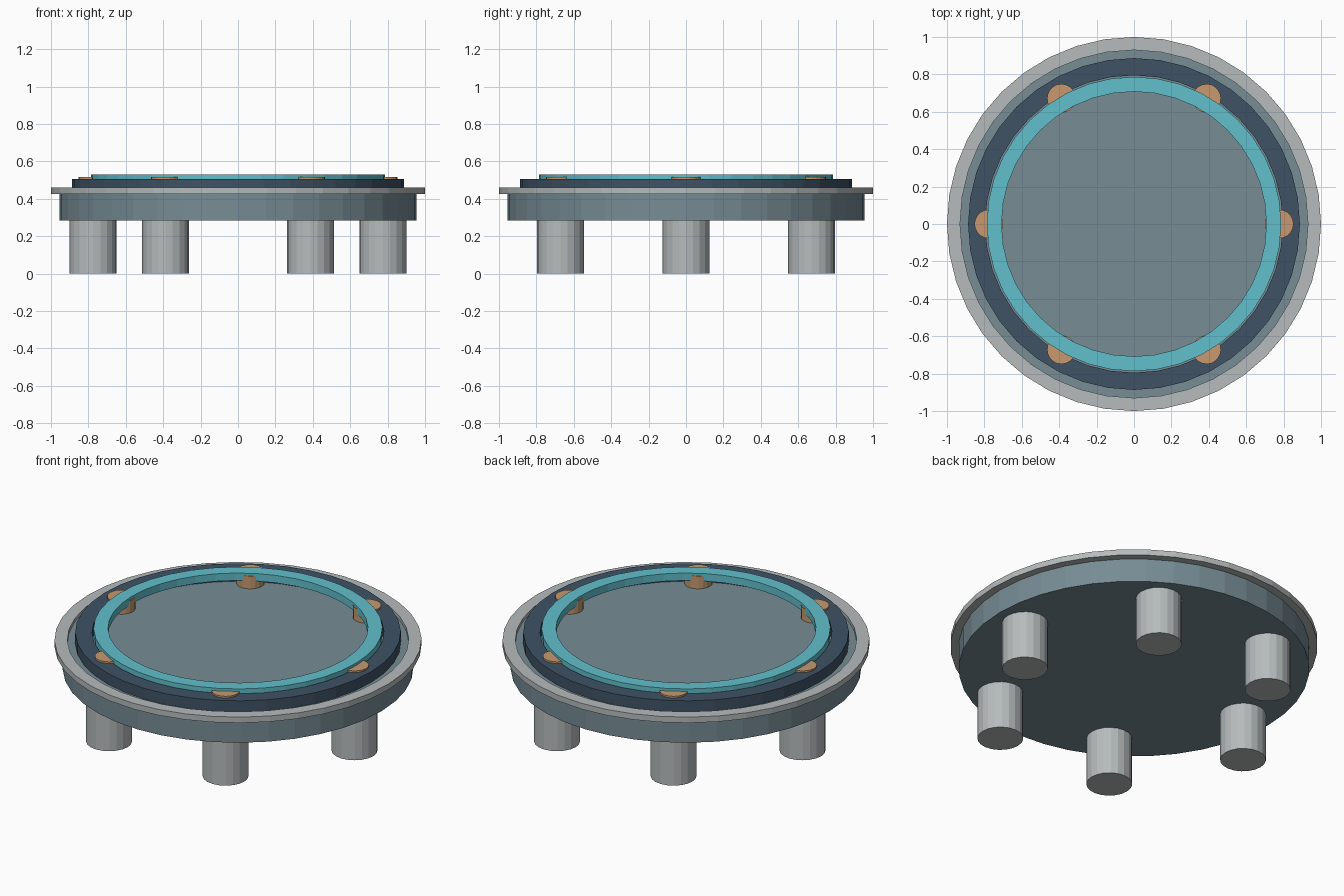
import bpy
import bmesh
from math import cos, sin, pi, radians

cube = bpy.data.objects.get("Cube")
if cube:
    bpy.data.objects.remove(cube, do_unlink=True)


def make_material(name, r, g, b):
    """Flat material from sRGB bytes, stored as linear values."""
    def lin(c):
        c /= 255
        return c / 12.92 if c <= 0.04045 else ((c + 0.055) / 1.055) ** 2.4
    colour = (lin(r), lin(g), lin(b), 1)
    mat = bpy.data.materials.new(name)
    mat.use_nodes = True
    mat.diffuse_color = colour
    mat.node_tree.nodes["Principled BSDF"].inputs["Base Color"].default_value = colour
    return mat


def finish(name, bm, mat, location):
    bmesh.ops.recalc_face_normals(bm, faces=bm.faces[:])
    mesh = bpy.data.meshes.new(name)
    bm.to_mesh(mesh)
    bm.free()
    mesh.materials.append(mat)
    obj = bpy.data.objects.new(name, mesh)
    obj.location = location
    bpy.context.collection.objects.link(obj)
    return obj


def cylinder(name, mat, radius, low, high, sides, x=0, y=0):
    bm = bmesh.new()
    bmesh.ops.create_cone(bm, cap_ends=True, segments=sides, radius1=radius,
                          radius2=radius, depth=high - low)
    return finish(name, bm, mat, (x, y, (low + high) / 2))


def ring(name, mat, inner, outer, low, high, sides):
    """Rectangular section swept round the vertical axis."""
    bm = bmesh.new()
    section = [(inner, low), (outer, low), (outer, high), (inner, high)]
    loops = []
    for i in range(sides):
        a = 2 * pi * i / sides
        loops.append([bm.verts.new((r * cos(a), r * sin(a), z)) for r, z in section])
    for i, here in enumerate(loops):
        there = loops[(i + 1) % sides]
        for j in range(4):
            k = (j + 1) % 4
            bm.faces.new((here[j], there[j], there[k], here[k]))
    return finish(name, bm, mat, (0, 0, 0))


steel = make_material("light steel", 182, 187, 188)
slate = make_material("slate blue grey", 119, 140, 149)
navy = make_material("dark navy", 63, 82, 101)
teal = make_material("bright teal", 97, 191, 204)
bronze = make_material("warm bronze", 199, 153, 112)

# Round base and the stacked rings above it
cylinder("base_drum", slate, 0.955, 0.285, 0.44, 40)
ring("outer_rim", steel, 0.93, 1.0, 0.425, 0.46, 40)
ring("raised_collar", navy, 0.795, 0.887, 0.435, 0.505, 40)
ring("glow_ring", teal, 0.708, 0.787, 0.485, 0.53, 40)

# Six legs and six studs, evenly spaced
for n in range(6):
    a = radians(60 * n)
    cylinder(f"leg_{n + 1}", steel, 0.125, 0, 0.295, 20, 0.775 * cos(a), 0.775 * sin(a))
    cylinder(f"stud_{n + 1}", bronze, 0.077, 0.435, 0.515, 20, 0.776 * cos(a), 0.776 * sin(a))
